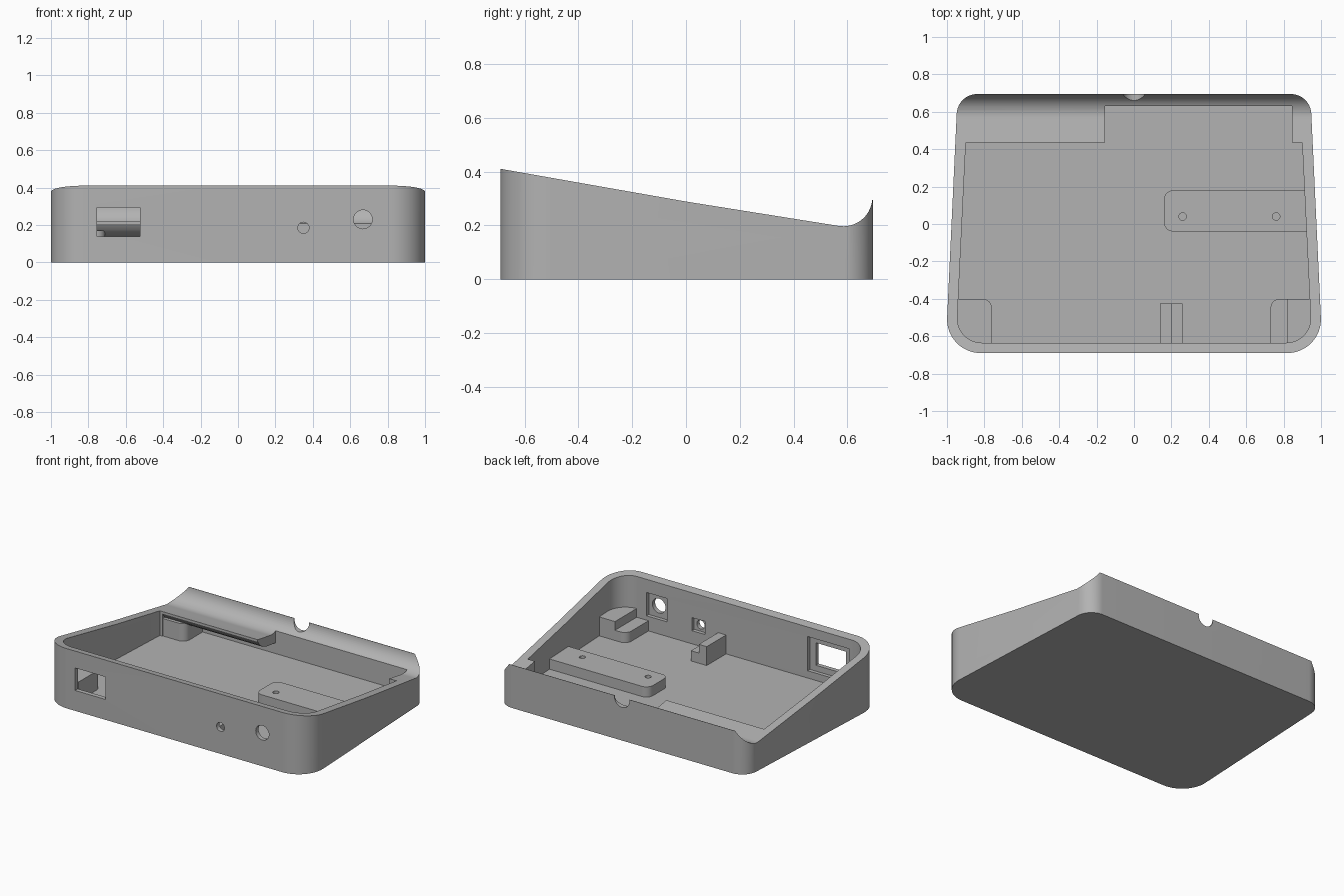
import bpy, bmesh, math
from mathutils import Vector

cube = bpy.data.objects.get("Cube")
if cube:
    bpy.data.objects.remove(cube, do_unlink=True)

# Single plastic colour
GREY = (0.45, 0.45, 0.45, 1)
plastic = bpy.data.materials.new("grey plastic")
plastic.use_nodes = True
plastic.diffuse_color = GREY
plastic.node_tree.nodes["Principled BSDF"].inputs["Base Color"].default_value = GREY

FLOOR = 0.05


def rounded(corners, steps=12):
    """Fillet a polygon given as (u, v, radius) corners."""
    out = []
    pts = [Vector(c[:2]) for c in corners]
    for i, (u, v, r) in enumerate(corners):
        p = pts[i]
        if r == 0:
            out.append(p)
            continue
        d1 = (pts[i - 1] - p).normalized()
        d2 = (pts[(i + 1) % len(pts)] - p).normalized()
        half = d1.angle(d2) / 2
        t = r / math.tan(half)
        centre = p + (d1 + d2).normalized() * r / math.sin(half)
        start, end = p + d1 * t - centre, p + d2 * t - centre
        a = math.atan2(start.y, start.x)
        sweep = math.atan2(start.x * end.y - start.y * end.x, start.dot(end))
        for k in range(steps + 1):
            b = a + sweep * k / steps
            out.append(centre + Vector((math.cos(b), math.sin(b))) * r)
    return out


def circle(u, v, r, n=32):
    return [(u + r * math.cos(math.tau * k / n), v + r * math.sin(math.tau * k / n))
            for k in range(n)]


def rect(u0, u1, v0, v1):
    return [(u0, v0), (u1, v0), (u1, v1), (u0, v1)]


def prism(name, outline, axis, low, high):
    """Extrude a 2D outline along an axis."""
    place = {"x": lambda u, v, w: (w, u, v),
             "y": lambda u, v, w: (u, w, v),
             "z": lambda u, v, w: (u, v, w)}[axis]
    bm = bmesh.new()
    ends = [[bm.verts.new(place(u, v, w)) for u, v in outline] for w in (low, high)]
    for ring in ends:
        bm.faces.new(ring)
    n = len(outline)
    for i in range(n):
        j = (i + 1) % n
        bm.faces.new((ends[0][i], ends[0][j], ends[1][j], ends[1][i]))
    bmesh.ops.recalc_face_normals(bm, faces=bm.faces)
    mesh = bpy.data.meshes.new(name)
    bm.to_mesh(mesh)
    bm.free()
    mesh.materials.append(plastic)
    obj = bpy.data.objects.new(name, mesh)
    bpy.context.collection.objects.link(obj)
    return obj


def boolean(obj, tool, operation="DIFFERENCE"):
    """Apply a boolean and remove its tool."""
    mod = obj.modifiers.new("cut", "BOOLEAN")
    mod.operation = operation
    mod.solver = "EXACT"
    mod.object = tool
    bpy.context.view_layer.update()
    graph = bpy.context.evaluated_depsgraph_get()
    mesh = bpy.data.meshes.new_from_object(obj.evaluated_get(graph))
    obj.modifiers.clear()
    obj.data = mesh
    bpy.data.objects.remove(tool, do_unlink=True)


# Tapered case body with rounded corners
body = prism("case_body", rounded([(-1.008, -0.69, 0.18), (1.008, -0.69, 0.18),
                                   (0.943, 0.695, 0.11), (-0.943, 0.695, 0.11)], 16),
             "z", 0, 0.6)

# Sloping top that sweeps up into the rear lip
sweep = []
for k in range(17):
    a = math.radians(-100 + 95 * k / 16)
    sweep.append((0.585 + 0.108 * math.cos(a), 0.305 + 0.108 * math.sin(a)))
side = [(-0.8, -0.1), (-0.8, 0.43), (0.0, 0.289)] + sweep + [(0.8, 0.296), (0.8, -0.1)]
boolean(body, prism("top_slope", side, "x", -1.2, 1.2), "INTERSECT")

# Main cavity and rear bay
boolean(body, prism("cavity", rounded([(-0.951, -0.635, 0.13), (0.951, -0.635, 0.13),
                                       (0.899, 0.435, 0), (-0.899, 0.435, 0)]),
                    "z", FLOOR, 0.7))
boolean(body, prism("rear_bay", rect(-0.155, 0.845, 0.4, 0.63), "z", FLOOR, 0.7))

# Hollow beneath the rear ledge with a curved ceiling
hollow = [(0.4, FLOOR), (0.63, FLOOR), (0.63, 0.125), (0.54, 0.135),
          (0.49, 0.15), (0.455, 0.175), (0.437, 0.205), (0.4, 0.205)]
boolean(body, prism("ledge_hollow", hollow, "x", -0.88, -0.14))

# Front openings, each with a shallow recess on the inside
boolean(body, prism("window", rect(-0.755, -0.525, 0.14, 0.295), "y", -0.8, -0.6))
boolean(body, prism("window_recess", rect(-0.8, -0.48, 0.1, 0.335), "y", -0.66, -0.6))
boolean(body, prism("jack_hole", circle(0.668, 0.23, 0.05), "y", -0.8, -0.6))
boolean(body, prism("jack_recess", rect(0.59, 0.745, 0.15, 0.31), "y", -0.66, -0.6))
boolean(body, prism("small_hole", circle(0.35, 0.185, 0.03), "y", -0.8, -0.6))
boolean(body, prism("small_recess", rect(0.3, 0.4, 0.14, 0.23), "y", -0.66, -0.6))

# Cable notch in the rear lip
boolean(body, prism("cable_notch", circle(0, 0.285, 0.057), "y", 0.6, 0.8))

# Mounting plate with two screw holes
base = FLOOR - 0.02
plate = prism("mounting_plate", rounded([(0.16, -0.04, 0.05), (0.935, -0.04, 0),
                                         (0.93, 0.18, 0), (0.16, 0.18, 0.05)]),
              "z", base, 0.12)
for x in (0.26, 0.76):
    boolean(plate, prism("screw_hole", circle(x, 0.04, 0.02, 24), "z", 0.06, 0.3))


# Corner posts against the front wall
def corner_post(name, s, inner, top):
    return prism(name, rounded([(s * inner, -0.645, 0), (s * 0.96, -0.645, 0.13),
                                (s * 0.95, -0.4, 0), (s * inner, -0.4, 0.05)]),
                 "z", base, top)


left_post = corner_post("left_front_post", 1, 0.73, 0.18)
boolean(left_post, prism("board_seat", rect(0.6, 0.82, -0.7, -0.3), "z", 0.12, 0.4))
right_post = corner_post("right_front_post", -1, 0.76, 0.18)

# Stepped board rail
rail = prism("board_rail", rect(0.14, 0.26, -0.645, -0.425), "z", base, 0.18)
boolean(rail, prism("rail_seat", rect(0.2, 0.4, -0.7, -0.3), "z", 0.12, 0.4))

# Post under the rear ledge
rear_post = prism("rear_post", rounded([(-0.91, 0.44, 0), (-0.71, 0.44, 0.05),
                                        (-0.71, 0.64, 0), (-0.91, 0.64, 0)]),
                  "z", base, 0.17)

# Smooth curves, sharp edges
bpy.ops.object.select_all(action="DESELECT")
for obj in (body, plate, left_post, right_post, rail, rear_post):
    obj.select_set(True)
bpy.context.view_layer.objects.active = body
bpy.ops.object.shade_smooth_by_angle(angle=math.radians(30))
